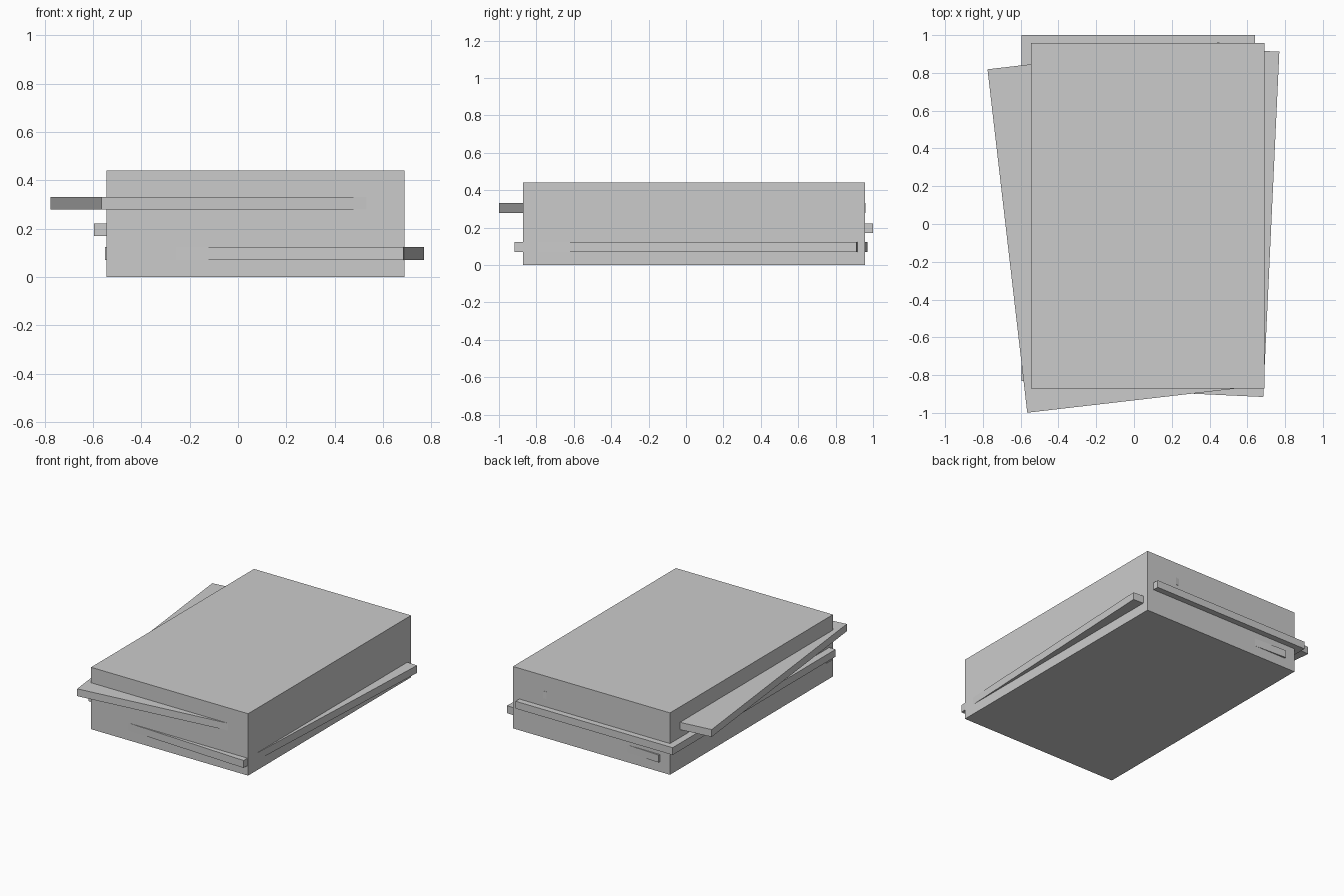
import bpy
import math

if "Cube" in bpy.data.objects:
    bpy.data.objects.remove(bpy.data.objects["Cube"], do_unlink=True)

WIDTH, LENGTH = 1.235, 1.83

# Single plain grey
grey = bpy.data.materials.new("light_grey")
grey.use_nodes = True
colour = (0.6, 0.6, 0.6, 1)
grey.diffuse_color = colour
grey.node_tree.nodes["Principled BSDF"].inputs["Base Color"].default_value = colour


def slab(name, x, y, bottom, top, turn=0):
    """Rectangular slab of the shared footprint, turned about z in degrees."""
    bpy.ops.mesh.primitive_cube_add(
        size=1, location=(x, y, (bottom + top) / 2),
        rotation=(0, 0, math.radians(turn)))
    obj = bpy.context.object
    obj.name = name
    obj.scale = (WIDTH, LENGTH, top - bottom)
    obj.data.materials.append(grey)
    return obj


# Neat block, with three misaligned layers sticking out of it
slab("main_stack", 0.0725, 0.043, 0, 0.44)
slab("lower_sheet", 0.11, 0.027, 0.07, 0.123, -2.67)
slab("middle_sheet", 0.0225, 0.085, 0.17, 0.222)
slab("upper_sheet", -0.057, -0.019, 0.278, 0.33, 6.6)
